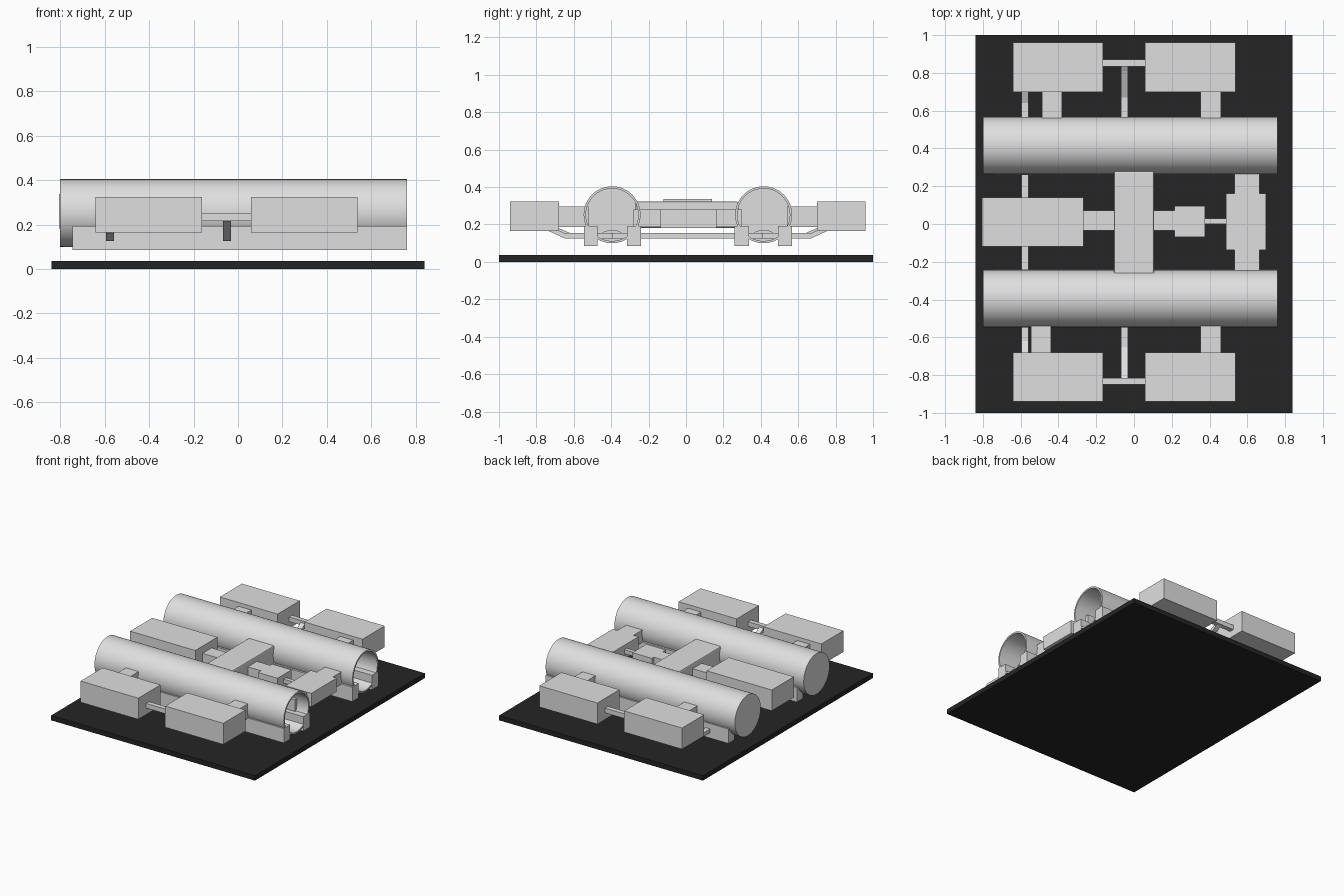
import bpy, bmesh, math
from mathutils import Vector

if "Cube" in bpy.data.objects:
    bpy.data.objects.remove(bpy.data.objects["Cube"])


def material(name, rgb):
    m = bpy.data.materials.new(name)
    m.diffuse_color = (*rgb, 1)
    m.use_nodes = True
    m.node_tree.nodes["Principled BSDF"].inputs["Base Color"].default_value = m.diffuse_color
    return m


GREY = material("light_grey", (0.74, 0.74, 0.74))
BLACK = material("black", (0.018, 0.018, 0.018))
CY = 0.01  # the layout is mirrored about this y


def finish(name, bm, mat=GREY):
    bmesh.ops.recalc_face_normals(bm, faces=bm.faces)
    me = bpy.data.meshes.new(name)
    bm.to_mesh(me)
    bm.free()
    me.materials.append(mat)
    ob = bpy.data.objects.new(name, me)
    bpy.context.collection.objects.link(ob)
    return ob


def box(name, x, y, z, mat=GREY):
    y = sorted(y)
    bm = bmesh.new()
    bmesh.ops.create_cube(bm, size=1)
    for v in bm.verts:
        v.co = Vector(r[0] + (c + 0.5) * (r[1] - r[0]) for r, c in zip((x, y, z), v.co))
    return finish(name, bm, mat)


def duct(name, x, path, w=0.036, t=0.028):
    """Flat-sided pipe swept along (y, z) points at constant x."""
    bm = bmesh.new()
    rings = [[bm.verts.new((x + a * w / 2, y, z + b * t / 2))
              for a, b in ((-1, -1), (1, -1), (1, 1), (-1, 1))] for y, z in path]
    for r, s in zip(rings, rings[1:]):
        for i in range(4):
            bm.faces.new((r[i], r[(i + 1) % 4], s[(i + 1) % 4], s[i]))
    bm.faces.new(rings[0])
    bm.faces.new(rings[-1])
    return finish(name, bm)


def open_tube(name, y, z, profile, seg=64):
    """Revolve (x, radius) points about an axis along x."""
    bm = bmesh.new()
    rings = []
    for x, r in profile:
        rings.append([bm.verts.new((x, y + r * math.cos(2 * math.pi * i / seg),
                                    z + r * math.sin(2 * math.pi * i / seg))) for i in range(seg)])
    for a, b in zip(rings, rings[1:]):
        for i in range(seg):
            j = (i + 1) % seg
            bm.faces.new((a[i], a[j], b[j], b[i]))
    bm.faces.new(rings[0])
    bm.faces.new(rings[-1])
    ob = finish(name, bm)
    bpy.context.view_layer.objects.active = ob
    ob.select_set(True)
    bpy.ops.object.shade_smooth_by_angle(angle=math.radians(30))
    ob.select_set(False)
    return ob


# Base plate
box("base_plate", (-0.84, 0.84), (-1, 1), (0, 0.036), BLACK)

for s, side in ((1, "back"), (-1, "front")):
    def Y(*v):
        return [CY + s * a for a in v]

    # Long hollow tube: closed at -x, open at +x, standing on two rails
    yc = Y(0.405)[0]
    open_tube(side + "_tube", yc, 0.252,
              [(-0.80, 0.152), (0.76, 0.152), (0.76, 0.14), (-0.785, 0.14)])
    for n, a, b in (("inner", 0.25, 0.326), ("outer", 0.482, 0.556)):
        box(f"{side}_{n}_rail", (-0.745, 0.76), Y(a, b), (0.085, 0.193))

    # Rounded plug between the rails near the closed end
    plug = open_tube(side + "_plug", yc, 0.135, [(-0.78, 0.064), (-0.60, 0.064)], 32)
    for v in plug.data.vertices:
        v.co.z = 0.135 + (v.co.z - 0.135) * 0.55

    # Outer side modules, their link, and necks to the tube
    for n, x in (("left", (-0.64, -0.163)), ("right", (0.058, 0.537))):
        box(f"{side}_{n}_module", x, Y(0.69, 0.95), (0.165, 0.323))
    box(side + "_module_link", (-0.17, 0.065), Y(0.825, 0.86), (0.215, 0.25))
    nx = (-0.487, -0.38) if s > 0 else (-0.545, -0.44)
    box(side + "_left_neck", nx, Y(0.53, 0.70), (0.187, 0.295))
    box(side + "_right_neck", (0.353, 0.46), Y(0.53, 0.70), (0.187, 0.295))

    # Duct from the module link down under the tube
    duct(side + "_middle_duct", -0.05,
         [(Y(a)[0], z) for a, z in ((0.40, 0.14), (0.66, 0.14), (0.80, 0.205), (0.84, 0.23))])

# Low duct running across the whole layout
duct("cross_duct", -0.577, [(CY + y, z) for y, z in
     ((-0.71, 0.175), (-0.63, 0.14), (0.63, 0.14), (0.71, 0.175))])

# Central spine of modules
box("left_core_module", (-0.805, -0.268), (-0.12, 0.14), (0.182, 0.337))
box("left_core_neck", (-0.28, -0.09), (-0.035, 0.072), (0.19, 0.283))
bridge = box("bridge_module", (-0.106, 0.106), (-0.27, 0.28), (0.182, 0.322))
bev = bridge.modifiers.new("soft_edges", "BEVEL")
bev.width, bev.segments = 0.008, 2
box("right_core_neck", (0.09, 0.23), (-0.035, 0.072), (0.19, 0.283))
box("airlock", (0.215, 0.375), (-0.07, 0.095), (0.182, 0.283))
box("airlock_link", (0.365, 0.50), (0.0, 0.03), (0.22, 0.25))
box("right_end_module", (0.487, 0.70), (-0.137, 0.162), (0.182, 0.283))
box("right_end_passage", (0.532, 0.665), (-0.28, 0.30), (0.187, 0.28))
